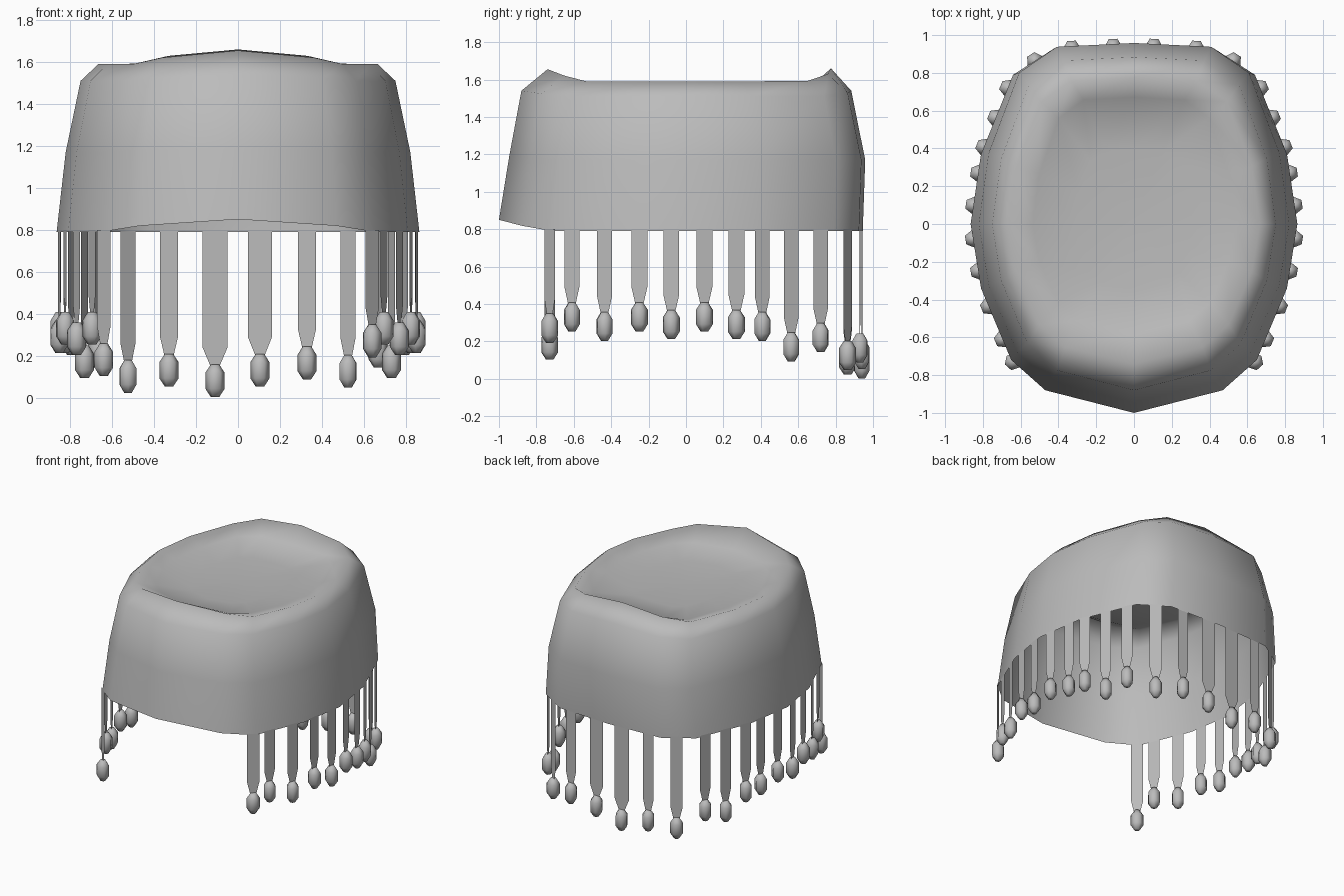
import bpy, bmesh, math
from mathutils import Vector

cube = bpy.data.objects.get("Cube")
if cube:
    bpy.data.objects.remove(cube, do_unlink=True)

grey = bpy.data.materials.new("plain_grey")
grey.use_nodes = True
colour = (0.5, 0.5, 0.5, 1)
grey.diffuse_color = colour
grey.node_tree.nodes["Principled BSDF"].inputs["Base Color"].default_value = colour


def finish(name, bm, smooth):
    bmesh.ops.recalc_face_normals(bm, faces=bm.faces[:])
    mesh = bpy.data.meshes.new(name)
    bm.to_mesh(mesh)
    bm.free()
    mesh.materials.append(grey)
    for face in mesh.polygons:
        face.use_smooth = smooth
    obj = bpy.data.objects.new(name, mesh)
    bpy.context.collection.objects.link(obj)
    return obj


# Half outline of the hem, front to back, then mirrored into a loop
half = [(0, -1), (.47, -.88), (.65, -.72), (.81, -.34), (.865, 0),
        (.81, .37), (.64, .79), (.43, .925), (0, .945)]
outline = half + [(-x, y) for x, y in reversed(half[1:-1])]
count = len(outline)

# Crown rings: width, front and back scale, height, front and back rise
rings = [(1, 1, 1, .79, .06, 0),
         (.95, .945, 1.014, 1.17, .02, 0),
         (.868, .88, .935, 1.51, .03, .03),
         (.77, .74, .82, 1.59, .065, .07),
         (.62, .58, .71, 1.55, 0, 0),
         (.36, .35, .42, 1.52, 0, 0)]

bm = bmesh.new()
loops = []
for width, front, back, height, front_rise, back_rise in rings:
    loop = []
    for x, y in outline:
        weight = max(0, 1 - (x / .65) ** 2)
        scale, rise = (front, front_rise) if y < 0 else (back, back_rise)
        loop.append(bm.verts.new((x * width, y * scale, height + rise * weight)))
    loops.append(loop)
for low, high in zip(loops, loops[1:]):
    for i in range(count):
        j = (i + 1) % count
        bm.faces.new((low[i], low[j], high[j], high[i]))
bmesh.ops.poke(bm, faces=[bm.faces.new(loops[-1])])
finish("crown", bm, True)


def snap_to_hem(x, y):
    """Nearest point on the hem and the direction of the hem there."""
    target, best = Vector((x, y, 0)), None
    for i in range(count):
        a = Vector((*outline[i], 0))
        b = Vector((*outline[(i + 1) % count], 0))
        t = min(1, max(0, (target - a).dot(b - a) / (b - a).length_squared))
        p = a.lerp(b, t)
        distance = (p - target).length
        if best is None or distance < best[0]:
            best = (distance, p, (b - a).normalized())
    return best[1], best[2]


def add_strip(x, y, bead_z, width):
    point, along = snap_to_hem(x, y)
    bm = bmesh.new()
    left, right = [], []
    for z, w in ((.8, width), (bead_z + .16, width), (bead_z + .07, .022)):
        up = Vector((0, 0, z))
        left.append(bm.verts.new(point - along * w + up))
        right.append(bm.verts.new(point + along * w + up))
    for i in (0, 1):
        bm.faces.new((left[i], right[i], right[i + 1], left[i + 1]))
    finish("fringe_strip", bm, False)

    # Faceted bead at the strip's end
    bm = bmesh.new()
    sides, bead = 6, []
    outward = along.cross(Vector((0, 0, 1)))
    for z, radius in ((-.078, .02), (-.038, .046), (.038, .046), (.078, .02)):
        ring = []
        for i in range(sides):
            angle = math.tau * i / sides
            spot = along * math.cos(angle) + outward * math.sin(angle)
            ring.append(bm.verts.new(point + spot * radius + Vector((0, 0, bead_z + z))))
        bead.append(ring)
    for low, high in zip(bead, bead[1:]):
        for i in range(sides):
            j = (i + 1) % sides
            bm.faces.new((low[i], low[j], high[j], high[i]))
    bm.faces.new(bead[0])
    bm.faces.new(bead[-1])
    finish("fringe_bead", bm, True)


# Fringe pairs: x, y, bead height on the left, bead height on the right
pairs = [(.65, -.74, .27, .18), (.72, -.62, .33, .33), (.78, -.44, .28, .28),
         (.83, -.25, .33, .33), (.86, -.08, .29, .29), (.86, .1, .33, .33),
         (.83, .27, .29, .29), (.8, .41, .28, .28), (.75, .57, .17, .17),
         (.68, .725, .22, .22), (.535, .88, .125, .1), (.33, .95, .165, .13)]
for x, y, left_z, right_z in pairs:
    add_strip(x, y, left_z, .043)
    add_strip(-x, y, right_z, .043)
add_strip(.105, .95, .13, .058)
add_strip(-.11, .95, .08, .06)
